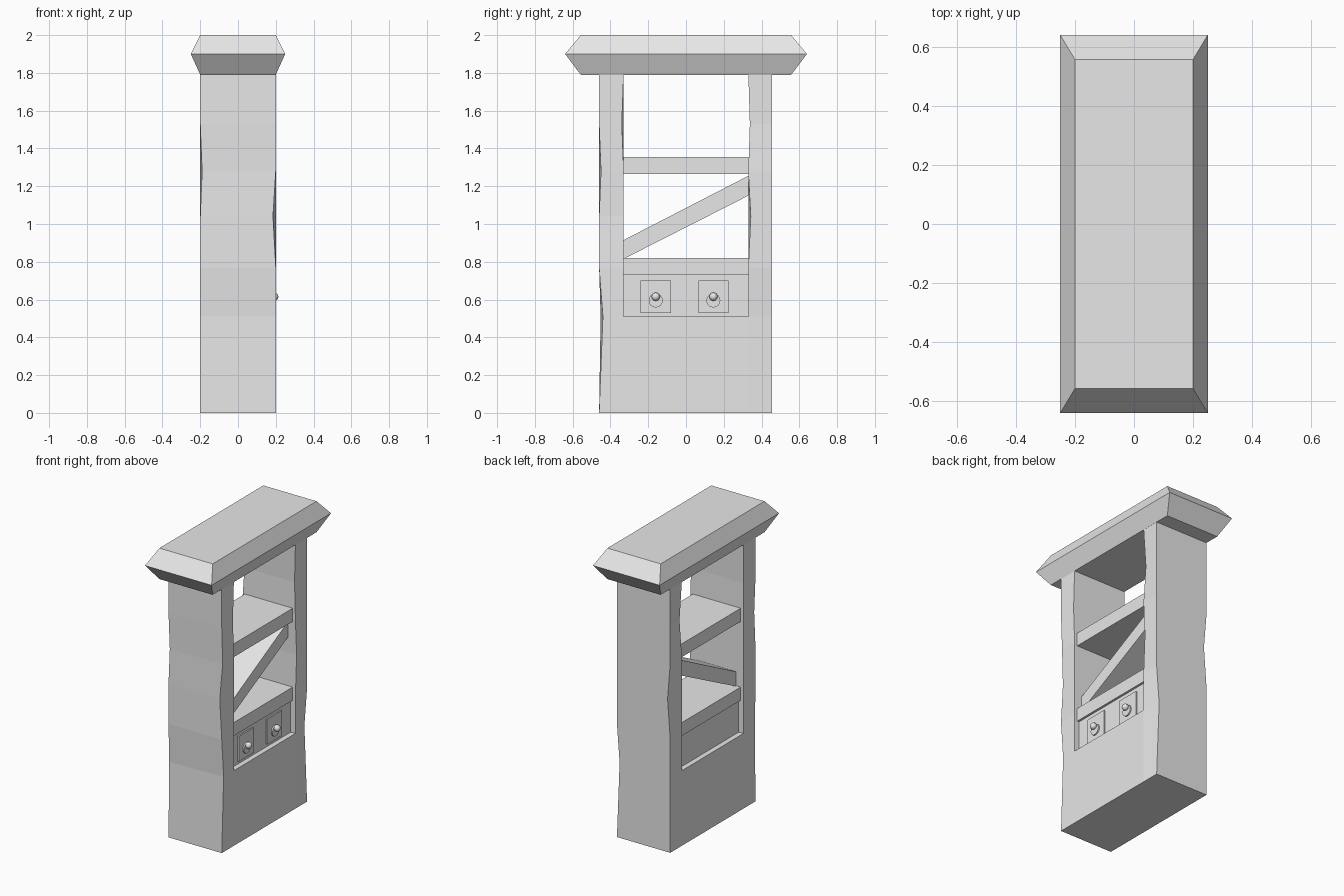
import bpy, bmesh

if "Cube" in bpy.data.objects:
    bpy.data.objects.remove(bpy.data.objects["Cube"])

stone = bpy.data.materials.new("light_grey")
stone.use_nodes = True
GREY = (0.8, 0.8, 0.8, 1)
stone.diffuse_color = GREY
stone.node_tree.nodes["Principled BSDF"].inputs["Base Color"].default_value = GREY


def loft(name, rings):
    """Skin a stack of point rings and cap both ends."""
    bm = bmesh.new()
    loops = [[bm.verts.new(p) for p in ring] for ring in rings]
    n = len(loops[0])
    for a, b in zip(loops, loops[1:]):
        for i in range(n):
            j = (i + 1) % n
            bm.faces.new((a[i], a[j], b[j], b[i]))
    bm.faces.new(loops[0])
    bm.faces.new(loops[-1])
    bmesh.ops.recalc_face_normals(bm, faces=bm.faces)
    mesh = bpy.data.meshes.new(name)
    bm.to_mesh(mesh)
    bm.free()
    mesh.materials.append(stone)
    obj = bpy.data.objects.new(name, mesh)
    bpy.context.collection.objects.link(obj)
    return obj


def rect(x, y0, y1, z):
    return [(-x, y0, z), (x, y0, z), (x, y1, z), (-x, y1, z)]


def box(name, x, y0, y1, z0, z1):
    return loft(name, [rect(x, y0, y1, z0), rect(x, y0, y1, z1)])


# Posts with chipped edges: (level, corner) -> (dx, dy)
LEVELS = [0, 0.51, 0.77, 1.04, 1.28, 1.53, 1.8]


def post(name, y0, y1, chips):
    rings = []
    for k, z in enumerate(LEVELS):
        ring = []
        for c, (x, y, _) in enumerate(rect(0.2, y0, y1, z)):
            dx, dy = chips.get((k, c), (0, 0))
            ring.append((x + dx, y + dy, z))
        rings.append(ring)
    return loft(name, rings)


post("front_post", -0.46, -0.33, {
    (1, 0): (0, 0.008), (1, 1): (0, 0.02), (3, 1): (-0.015, 0),
    (4, 1): (0, 0.01), (4, 0): (0.01, 0), (5, 2): (0, -0.01)})
post("back_post", 0.33, 0.455, {
    (1, 2): (-0.02, 0), (3, 3): (0.02, 0), (3, 1): (0, 0.013),
    (5, 1): (-0.012, 0.008), (5, 0): (0.012, 0.008)})

# Base and cabinet between the posts
box("base_block", 0.2, -0.33, 0.33, 0, 0.51)
box("drawer_body", 0.165, -0.33, 0.33, 0.51, 0.73)
box("cabinet_top", 0.18, -0.33, 0.33, 0.73, 0.82)
box("upper_shelf", 0.18, -0.33, 0.33, 1.265, 1.355)

# Slanted plank
plank = [(-0.33, 0.815), (0.33, 1.15), (0.33, 1.255), (-0.33, 0.915)]
loft("slanted_plank", [[(x, y, z) for y, z in plank] for x in (-0.145, 0.145)])

# Roof slab with a pointed rim
loft("roof", [rect(0.2, -0.557, 0.557, 1.79), rect(0.25, -0.64, 0.64, 1.9),
              rect(0.2, -0.557, 0.557, 2)])

# Drawer plates and knobs on one side
for side, y in (("front", -0.16), ("back", 0.145)):
    plate = [(y - 0.08, 0.53), (y + 0.08, 0.53), (y + 0.08, 0.7), (y - 0.08, 0.7)]
    loft(side + "_drawer_plate", [[(x, a, b) for a, b in plate] for x in (0.16, 0.174)])
    bpy.ops.mesh.primitive_cylinder_add(vertices=16, radius=0.037, depth=0.012,
                                        location=(0.177, y, 0.595),
                                        rotation=(0, 1.5708, 0))
    bpy.context.object.name = side + "_knob_base"
    bpy.context.object.data.materials.append(stone)
    bpy.ops.mesh.primitive_uv_sphere_add(segments=16, ring_count=8, radius=0.022,
                                         location=(0.192, y, 0.615))
    bpy.context.object.name = side + "_knob"
    bpy.context.object.data.materials.append(stone)
    bpy.ops.object.shade_smooth_by_angle()
